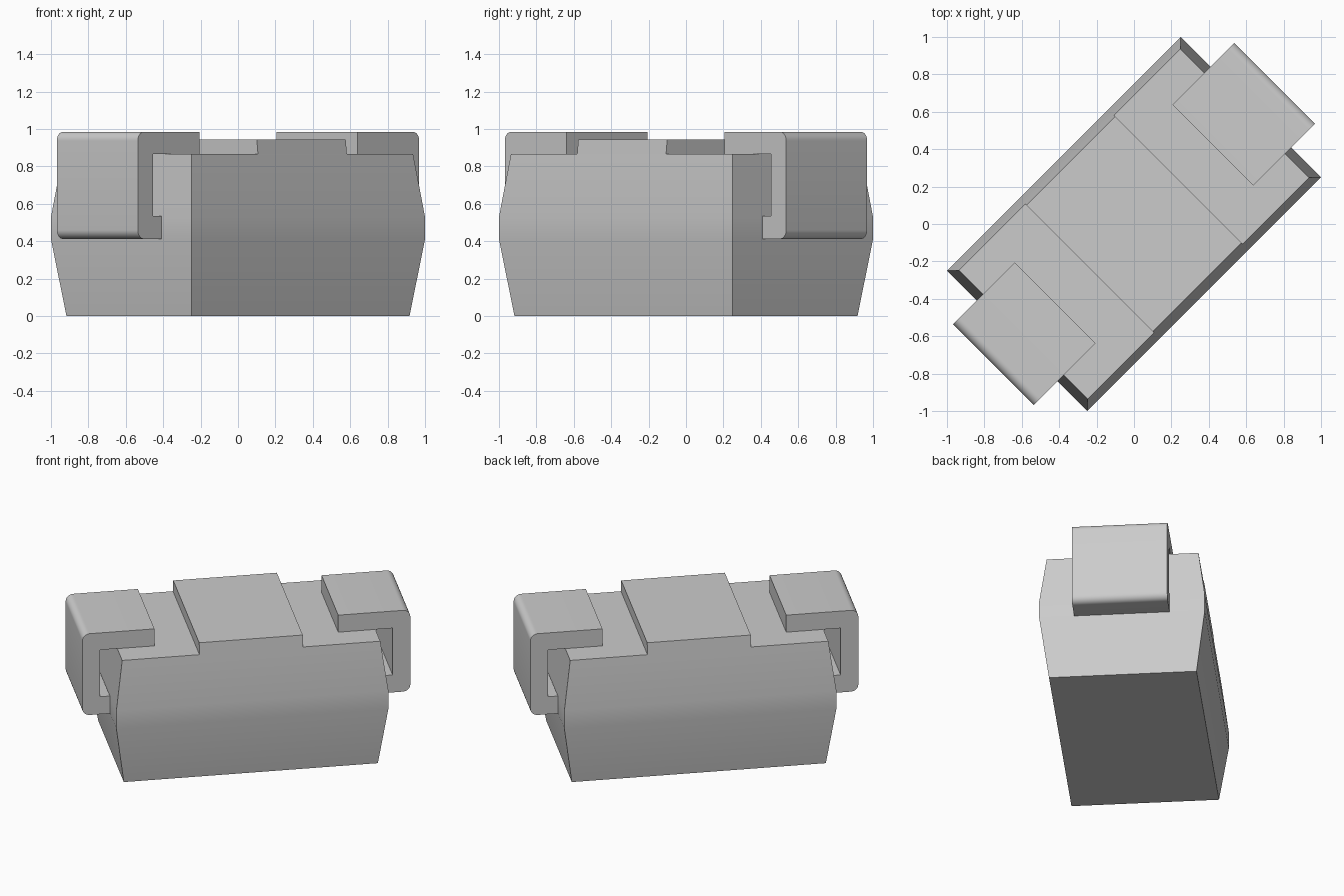
import bpy, bmesh, math

if "Cube" in bpy.data.objects:
    bpy.data.objects.remove(bpy.data.objects["Cube"], do_unlink=True)

TURN = math.radians(45)   # the long axis runs diagonally

grey = bpy.data.materials.new("plain grey")
grey.use_nodes = True
grey.diffuse_color = (0.6, 0.6, 0.6, 1)
grey.node_tree.nodes["Principled BSDF"].inputs["Base Color"].default_value = (0.6, 0.6, 0.6, 1)


def make_object(name, bm):
    bmesh.ops.recalc_face_normals(bm, faces=bm.faces)
    mesh = bpy.data.meshes.new(name)
    bm.to_mesh(mesh)
    bm.free()
    mesh.materials.append(grey)
    ob = bpy.data.objects.new(name, mesh)
    bpy.context.collection.objects.link(ob)
    ob.rotation_euler.z = TURN
    return ob


def activate(ob):
    bpy.ops.object.select_all(action='DESELECT')
    ob.select_set(True)
    bpy.context.view_layer.objects.active = ob


def smooth(ob):
    activate(ob)
    bpy.ops.object.shade_smooth_by_angle(angle=math.radians(30))


def loft(name, levels):
    """Stack of rectangles given as (half length, half width, z)."""
    bm = bmesh.new()
    rings = [[bm.verts.new((sx * hl, sy * hw, z))
              for sx, sy in ((-1, -1), (1, -1), (1, 1), (-1, 1))]
             for hl, hw, z in levels]
    for low, high in zip(rings, rings[1:]):
        for i in range(4):
            j = (i + 1) % 4
            bm.faces.new((low[i], low[j], high[j], high[i]))
    bm.faces.new(rings[0])
    bm.faces.new(rings[-1])
    return make_object(name, bm)


def clip(name, side):
    """C-shaped clip: side profile with rounded outer corners, extruded across."""
    inner, outer, wall, lip = 0.596, 1.064, 0.949, 0.885
    top, under, lip_top, bottom = 0.985, 0.865, 0.535, 0.412
    r, half = 0.048, 0.306
    outline = [(inner, under), (inner, top)]
    for cz, start in ((top - r, 90), (bottom + r, 0)):
        for k in range(9):
            a = math.radians(start - 90 * k / 8)
            outline.append((outer - r + r * math.cos(a), cz + r * math.sin(a)))
    outline += [(lip, bottom), (lip, lip_top), (wall, lip_top), (wall, under)]
    bm = bmesh.new()
    face = bm.faces.new([bm.verts.new((side * x, -half, z)) for x, z in outline])
    out = bmesh.ops.extrude_face_region(bm, geom=[face])
    bmesh.ops.translate(bm, vec=(0, 2 * half, 0),
                        verts=[v for v in out["geom"] if isinstance(v, bmesh.types.BMVert)])
    smooth(make_object(name, bm))


# Body with bulging sides, full height up to the raised middle
body = loft("body", [(0.824, 0.473, 0), (0.883, 0.531, 0.41), (0.883, 0.531, 0.53),
                     (0.837, 0.487, 0.865), (0.826, 0.478, 0.945)])

# Step down both ends of the top, leaving the raised centre
for side in (-1, 1):
    bm = bmesh.new()
    bmesh.ops.create_cube(bm, size=1)
    bmesh.ops.scale(bm, vec=(1, 2, 0.4), verts=bm.verts)
    bmesh.ops.translate(bm, vec=(side * 0.836, 0, 1.065), verts=bm.verts)
    cutter = make_object("step_cutter", bm)
    cutter.hide_render = True
    cut = body.modifiers.new("step", 'BOOLEAN')
    cut.operation = 'DIFFERENCE'
    cut.solver = 'EXACT'
    cut.object = cutter
    bpy.context.view_layer.update()
    activate(body)
    bpy.ops.object.modifier_apply(modifier=cut.name)
    bpy.data.objects.remove(cutter, do_unlink=True)
smooth(body)

# Clips hooked over both ends
clip("left_clip", 1)
clip("right_clip", -1)
